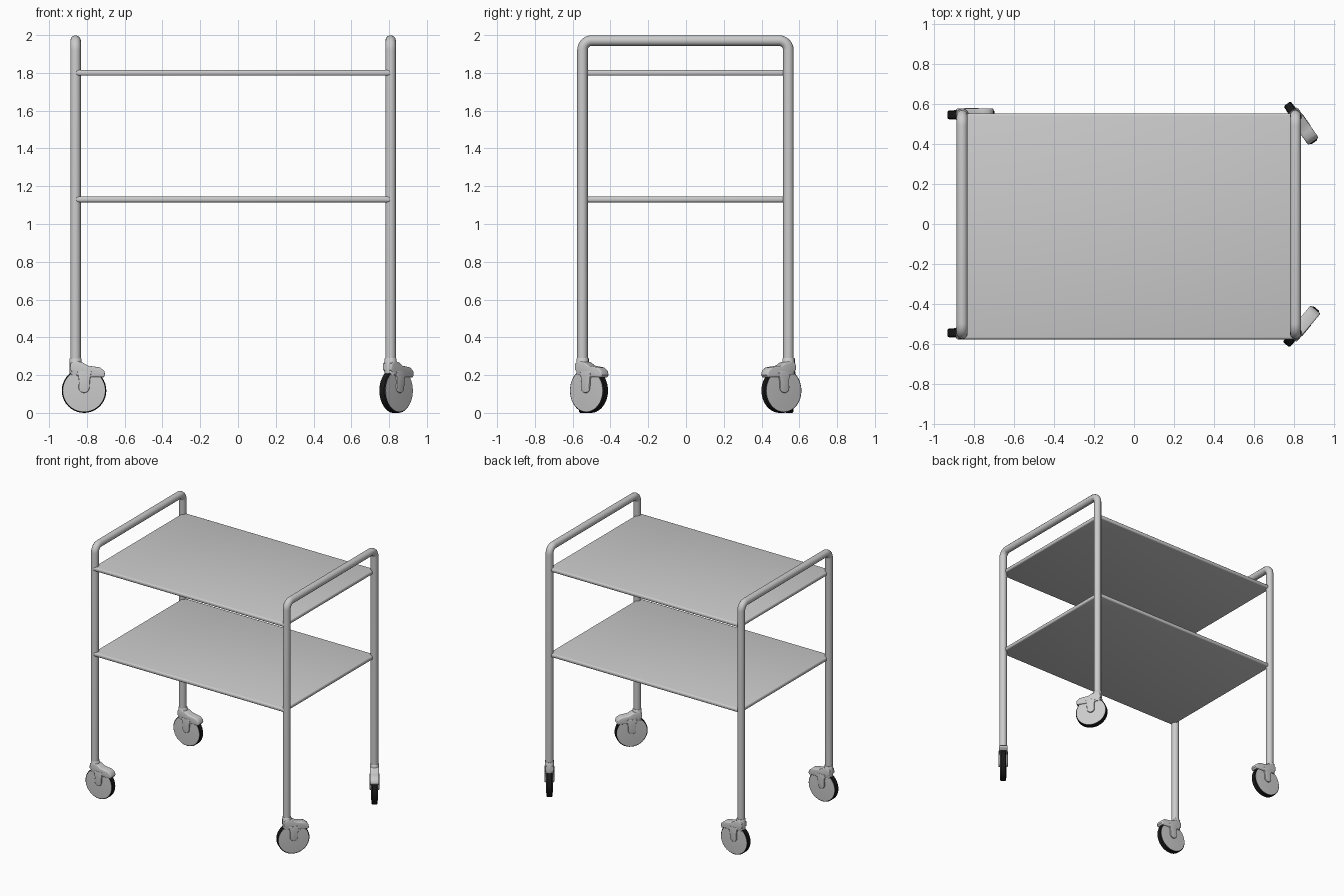
import bpy, bmesh, math
from mathutils import Matrix, Vector

if "Cube" in bpy.data.objects:
    bpy.data.objects.remove(bpy.data.objects["Cube"])

LEG_X = (-0.86, 0.808)
LEG_Y = (-0.548, 0.542)
WHEEL_R = 0.118

black = bpy.data.materials.new("tyre_black")
black.diffuse_color = (0.01, 0.01, 0.01, 1)
black.use_nodes = True
black.node_tree.nodes["Principled BSDF"].inputs["Base Color"].default_value = black.diffuse_color


def finish(name, bm, matrix=Matrix(), angle=40):
    me = bpy.data.meshes.new(name)
    bmesh.ops.recalc_face_normals(bm, faces=bm.faces)
    bm.to_mesh(me)
    bm.free()
    ob = bpy.data.objects.new(name, me)
    bpy.context.collection.objects.link(ob)
    ob.matrix_world = matrix
    bpy.ops.object.select_all(action='DESELECT')
    ob.select_set(True)
    bpy.context.view_layer.objects.active = ob
    bpy.ops.object.shade_smooth_by_angle(angle=math.radians(angle))
    return ob


def revolve(name, profile, matrix, steps=40):
    """Spin (radius, height) pairs around local z."""
    bm = bmesh.new()
    vs = [bm.verts.new((r, 0, h)) for r, h in profile]
    es = [bm.edges.new(p) for p in zip(vs, vs[1:])]
    bmesh.ops.spin(bm, geom=vs + es, axis=(0, 0, 1), cent=(0, 0, 0),
                   angle=math.tau, steps=steps)
    bmesh.ops.remove_doubles(bm, verts=bm.verts, dist=1e-5)
    return finish(name, bm, matrix)


def plate(name, outline, y0, y1, bevel, matrix):
    """Extrude an xz outline from y0 to y1 and round its edges."""
    bm = bmesh.new()
    f = bm.faces.new([bm.verts.new((x, y0, z)) for x, z in outline])
    new = bmesh.ops.extrude_face_region(bm, geom=[f])["geom"]
    bmesh.ops.translate(bm, vec=(0, y1 - y0, 0),
                        verts=[v for v in new if isinstance(v, bmesh.types.BMVert)])
    rim = [e for e in bm.edges if abs(e.verts[0].co.y - e.verts[1].co.y) < 1e-6]
    bmesh.ops.bevel(bm, geom=rim, offset=bevel, segments=3, profile=0.5, affect='EDGES')
    return finish(name, bm, matrix)


def frame(name, x):
    """Bent tube: two legs joined by the push handle."""
    cu = bpy.data.curves.new(name, 'CURVE')
    cu.dimensions = '3D'
    cu.bevel_depth, cu.bevel_resolution = 0.028, 4
    cu.use_fill_caps = True
    top, r = 1.971, 0.05
    pts = [(LEG_Y[0], 0.26)]
    for cy, a0 in ((LEG_Y[0] + r, 180), (LEG_Y[1] - r, 90)):
        for i in range(9):
            a = math.radians(a0 - 90 * i / 8)
            pts.append((cy + r * math.cos(a), top - r + r * math.sin(a)))
    pts.append((LEG_Y[1], 0.26))
    sp = cu.splines.new('POLY')
    sp.points.add(len(pts) - 1)
    for p, (y, z) in zip(sp.points, pts):
        p.co = (x, y, z, 1)
    ob = bpy.data.objects.new(name, cu)
    bpy.context.collection.objects.link(ob)
    bpy.ops.object.select_all(action='DESELECT')
    ob.select_set(True)
    bpy.context.view_layer.objects.active = ob
    bpy.ops.object.convert(target='MESH')
    bpy.ops.object.shade_smooth_by_angle(angle=math.radians(40))


def shelf(name, z):
    """Thin tray with rounded edges."""
    bm = bmesh.new()
    bmesh.ops.create_cube(bm, size=1)
    bmesh.ops.scale(bm, vec=(1.67, 1.13, 0.03), verts=bm.verts)
    bmesh.ops.bevel(bm, geom=bm.edges[:], offset=0.011, segments=3,
                    profile=0.5, affect='EDGES')
    finish(name, bm, Matrix.Translation((-0.025, -0.012, z)), 60)


def caster(name, x, y, degrees):
    """Swivel caster; the wheel trails along local +x."""
    base = Matrix.Translation((x, y, 0)) @ Matrix.Rotation(math.radians(degrees), 4, 'Z')
    axle = base @ Matrix.Translation((0.045, 0, WHEEL_R)) @ Matrix.Rotation(math.pi / 2, 4, 'X')
    # tyre and hub discs
    tyre = revolve(name + "_tyre", [(0.1, -0.021), (0.113, -0.021), (WHEEL_R, -0.016),
                                    (WHEEL_R, 0.016), (0.113, 0.021), (0.1, 0.021)], axle)
    tyre.data.materials.append(black)
    revolve(name + "_wheel", [(0, -0.025), (0.06, -0.0245), (0.112, -0.022),
                              (0.112, 0.022), (0.06, 0.0245), (0, 0.025)], axle)
    # socket on the leg, hood over the wheel
    revolve(name + "_socket", [(0, 0.2), (0.03, 0.2), (0.032, 0.21), (0.032, 0.286),
                               (0.029, 0.29), (0, 0.29)], base, 24)
    hood = [(-0.03, 0.228), (-0.028, 0.262), (0.0, 0.275), (0.035, 0.268),
            (0.065, 0.25), (0.1, 0.245), (0.13, 0.24), (0.152, 0.222), (0.157, 0.2),
            (0.148, 0.188), (0.1, 0.19), (0.06, 0.187), (0.02, 0.187), (-0.005, 0.208)]
    plate(name + "_hood", hood, -0.032, 0.032, 0.007, base)
    # fork arms down to the axle
    arm = [(0.01, 0.22), (0.018, 0.17)]
    arm += [(0.045 + 0.029 * math.cos(math.radians(a)),
             0.135 + 0.029 * math.sin(math.radians(a))) for a in range(180, 361, 20)]
    arm += [(0.076, 0.17), (0.084, 0.22)]
    for side, y0 in (("left", 0.02), ("right", -0.034)):
        plate(f"{name}_{side}_fork", arm, y0, y0 + 0.014, 0.004, base)


frame("left_frame", LEG_X[0])
frame("right_frame", LEG_X[1])
shelf("upper_shelf", 1.8)
shelf("lower_shelf", 1.13)

caster("front_left_caster", LEG_X[0], LEG_Y[0] + 0.003, 0)
caster("back_left_caster", LEG_X[0], LEG_Y[1] + 0.004, 0)
caster("front_right_caster", LEG_X[1], LEG_Y[0], 50)
caster("back_right_caster", LEG_X[1], LEG_Y[1], -55)
